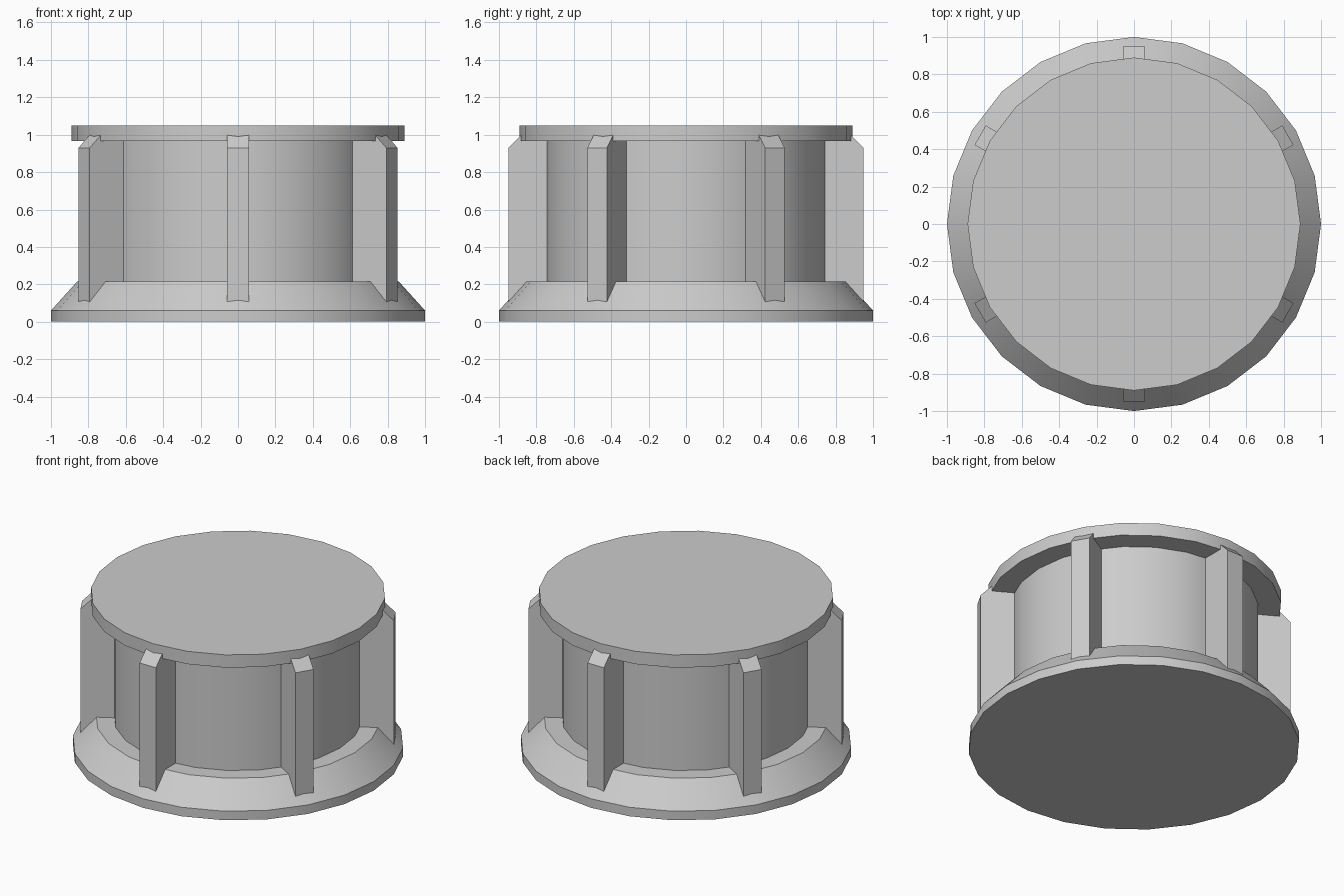
import bpy
import bmesh
from math import cos, sin, pi, radians
from mathutils import Matrix

cube = bpy.data.objects.get("Cube")
if cube:
    bpy.data.objects.remove(cube, do_unlink=True)

SIDES = 24

grey = bpy.data.materials.new("light grey")
grey.use_nodes = True
colour = (0.604, 0.604, 0.604, 1)
grey.diffuse_color = colour
grey.node_tree.nodes["Principled BSDF"].inputs["Base Color"].default_value = colour


def finish(bm, name, smooth):
    bmesh.ops.recalc_face_normals(bm, faces=bm.faces[:])
    mesh = bpy.data.meshes.new(name)
    bm.to_mesh(mesh)
    bm.free()
    mesh.materials.append(grey)
    obj = bpy.data.objects.new(name, mesh)
    bpy.context.collection.objects.link(obj)
    if smooth:
        bpy.ops.object.select_all(action="DESELECT")
        obj.select_set(True)
        bpy.context.view_layer.objects.active = obj
        bpy.ops.object.shade_smooth_by_angle(angle=radians(30))
    return obj


def turned(name, profile):
    """Closed solid of revolution from (radius, height) pairs."""
    bm = bmesh.new()
    rings = []
    for r, z in profile:
        rings.append([bm.verts.new((r * cos(2 * pi * i / SIDES), r * sin(2 * pi * i / SIDES), z))
                      for i in range(SIDES)])
    for low, high in zip(rings, rings[1:]):
        for i in range(SIDES):
            j = (i + 1) % SIDES
            bm.faces.new((low[i], low[j], high[j], high[i]))
    bm.faces.new(rings[0])
    bm.faces.new(rings[-1])
    return finish(bm, name, True)


def fin(name, angle, half_width=0.06):
    """Radial rib with a bevelled outer top corner."""
    profile = [(0.7, 0.08), (0.95, 0.08), (0.95, 0.93), (0.88, 1.0), (0.7, 1.0)]
    bm = bmesh.new()
    face = bm.faces.new([bm.verts.new((r, -half_width, z)) for r, z in profile])
    side = bmesh.ops.extrude_face_region(bm, geom=[face])["geom"]
    verts = [v for v in side if isinstance(v, bmesh.types.BMVert)]
    bmesh.ops.translate(bm, verts=verts, vec=(0, 2 * half_width, 0))
    bmesh.ops.transform(bm, matrix=Matrix.Rotation(angle, 4, "Z"), verts=bm.verts[:])
    return finish(bm, name, False)


# Flared foot, drum and lid
turned("base_flange", [(1, 0), (1, 0.06), (0.86, 0.215)])
turned("drum", [(0.75, 0.2), (0.75, 0.98)])
turned("lid", [(0.89, 0.965), (0.89, 1.05)])

# Six ribs around the drum
for k in range(6):
    fin(f"rib_{k + 1}", radians(30 + 60 * k))
